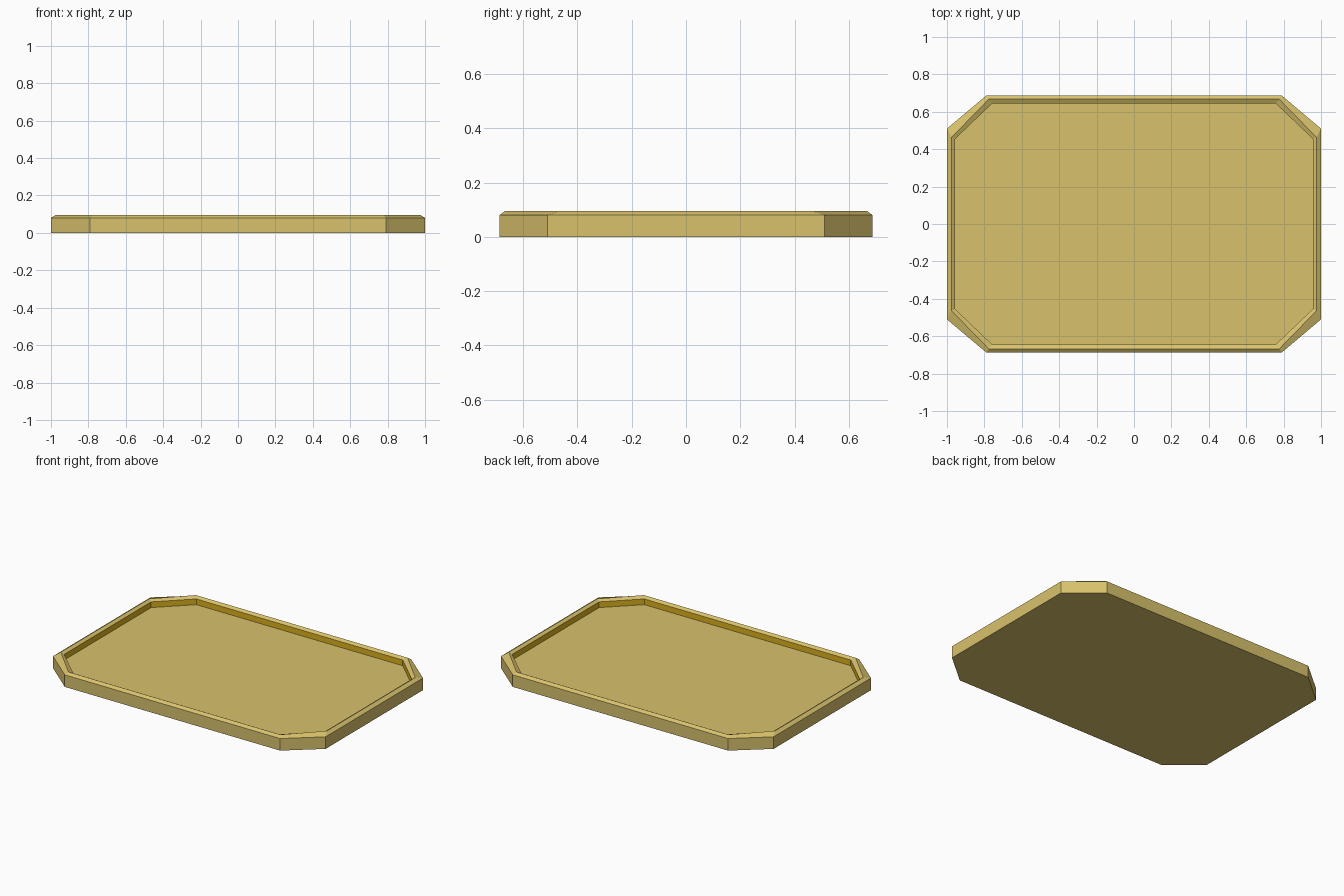
import bpy, bmesh

if "Cube" in bpy.data.objects:
    bpy.data.objects.remove(bpy.data.objects["Cube"])

def material(name, rgb):
    m = bpy.data.materials.new(name)
    m.diffuse_color = (*rgb, 1)
    m.use_nodes = True
    m.node_tree.nodes["Principled BSDF"].inputs["Base Color"].default_value = m.diffuse_color
    return m

pale = material("pale_gold", (0.69, 0.54, 0.15))
deep = material("deep_gold", (0.70, 0.44, 0.012))

def octagon(bm, x, y, cx, cy, z):
    """Rectangle x by y with corners cut at cx along the long side, cy along the short side."""
    pts = [(cx, -y), (x, -cy), (x, cy), (cx, y), (-cx, y), (-x, cy), (-x, -cy), (-cx, -y)]
    return [bm.verts.new((px, py, z)) for px, py in pts]

# Tray section from underside, up the outer wall, over the ridge, down to the floor
sections = [
    (1.0, 0.687, 0.79, 0.51, 0.0),
    (1.0, 0.687, 0.79, 0.51, 0.08),
    (0.976, 0.667, 0.777, 0.463, 0.095),
    (0.956, 0.645, 0.757, 0.455, 0.083),
    (0.956, 0.645, 0.757, 0.455, 0.045),
]
bm = bmesh.new()
rings = [octagon(bm, *s) for s in sections]
bm.faces.new(rings[0][::-1])
for level, (a, b) in enumerate(zip(rings, rings[1:])):
    for i in range(8):
        j = (i + 1) % 8
        f = bm.faces.new((a[i], a[j], b[j], b[i]))
        f.material_index = 1 if level == 3 else 0   # inner wall is deeper gold
bm.faces.new(rings[-1])

mesh = bpy.data.meshes.new("tray")
bm.to_mesh(mesh)
bm.free()
mesh.materials.append(pale)
mesh.materials.append(deep)
tray = bpy.data.objects.new("tray", mesh)
bpy.context.collection.objects.link(tray)
